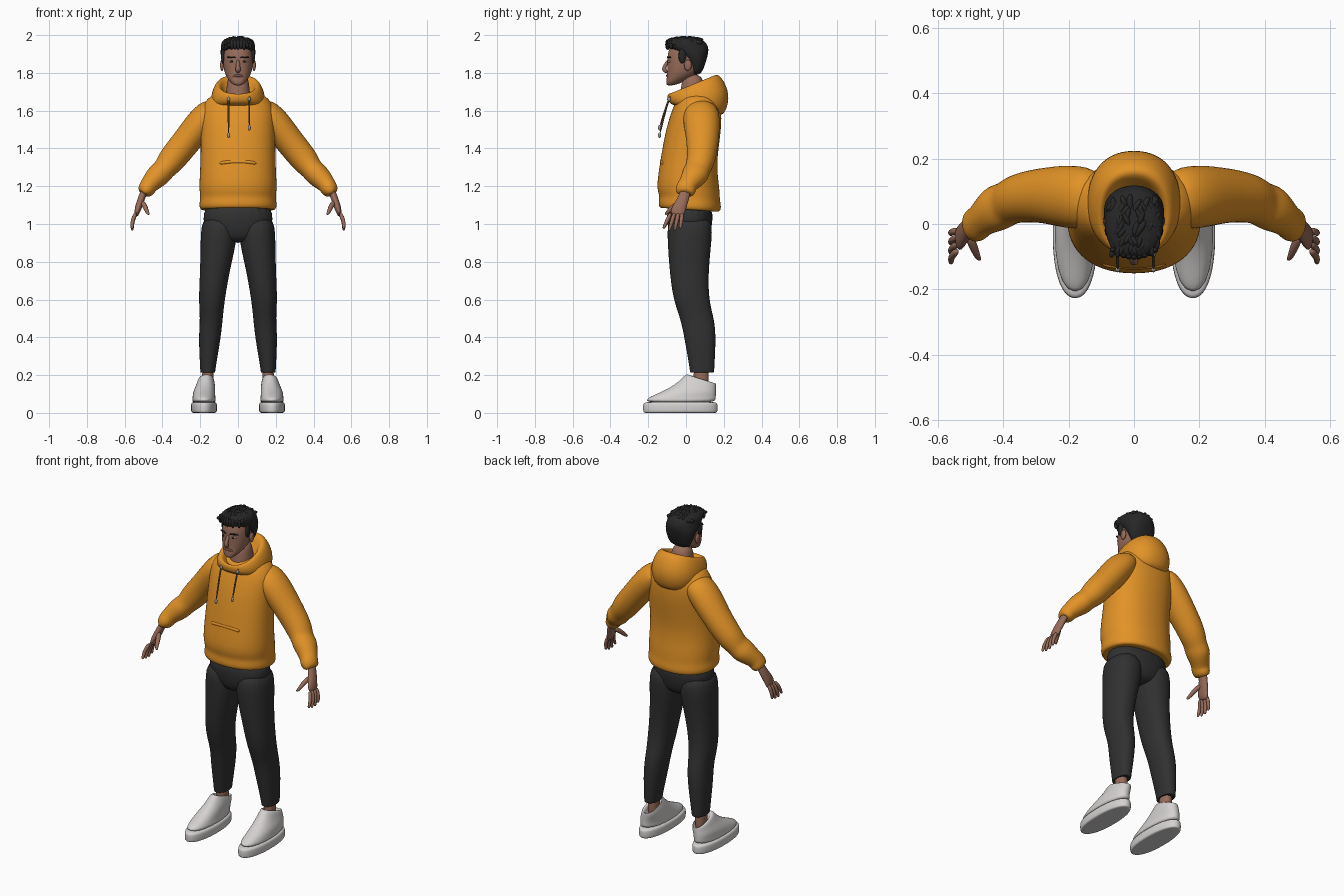
import bpy, bmesh, math, random
from mathutils import Vector, Matrix

if "Cube" in bpy.data.objects:
    bpy.data.objects.remove(bpy.data.objects["Cube"], do_unlink=True)
random.seed(4)


def material(name, red, green, blue):
    mat = bpy.data.materials.new(name)
    mat.use_nodes = True
    mat.diffuse_color = (red, green, blue, 1)
    shader = mat.node_tree.nodes["Principled BSDF"]
    shader.inputs["Base Color"].default_value = mat.diffuse_color
    shader.inputs["Roughness"].default_value = 0.8
    return mat


orange = material("orange fabric", .76, .29, .02)
charcoal = material("charcoal trousers", .03, .03, .03)
white = material("off white shoe", .66, .64, .63)
skin = material("skin", .31, .15, .1)
lip_red = material("lip", .2, .08, .06)
black = material("black hair", .02, .02, .02)
eye_white = material("eye white", .5, .48, .46)
brown = material("brown cord", .16, .09, .04)
grey = material("grey cord tip", .35, .33, .31)


def finish(name, bm, mat, mirror=False, subdivide=True):
    bmesh.ops.recalc_face_normals(bm, faces=bm.faces[:])
    for face in bm.faces:
        face.smooth = True
    mesh = bpy.data.meshes.new(name)
    bm.to_mesh(mesh)
    bm.free()
    mesh.materials.append(mat)
    obj = bpy.data.objects.new(name, mesh)
    bpy.context.collection.objects.link(obj)
    if mirror:
        obj.modifiers.new("Mirror", 'MIRROR').use_mirror_merge = False
    if subdivide:
        smooth = obj.modifiers.new("Subdivision", 'SUBSURF')
        smooth.levels = smooth.render_levels = 2
    return obj


def bridge(bm, rings):
    loops = [[bm.verts.new(point) for point in ring] for ring in rings]
    for low, high in zip(loops, loops[1:]):
        for i in range(len(low)):
            bm.faces.new((low[i - 1], low[i], high[i], high[i - 1]))
    bm.faces.new(loops[0])
    bm.faces.new(loops[-1])


def ring(z, half, front, back, x=0, rise=0, sides=20):
    """Rounded outline at height z; its back edge is lifted by rise."""
    points = []
    for i in range(sides):
        angle = math.tau * i / sides
        across, along = [math.copysign(abs(v) ** .9, v)
                         for v in (math.cos(angle), math.sin(angle))]
        t = (along + 1) / 2
        points.append((x + half * across, front + (back - front) * t, z + rise * t))
    return points


def stack(name, mat, *rings, **options):
    bm = bmesh.new()
    bridge(bm, rings)
    return finish(name, bm, mat, **options)


def add_tube(bm, path, sides=10):
    """Each path entry is a point, its depth radius and its width radius."""
    points = [Vector(point) for point, depth, width in path]
    rings = []
    for i, (point, depth, width) in enumerate(path):
        after, before = points[min(i + 1, len(points) - 1)], points[max(i - 1, 0)]
        tangent = (after - before).normalized()
        guide = Vector((0, 1, 0)) if abs(tangent.y) < .9 else Vector((0, 0, 1))
        a = (guide - tangent * guide.dot(tangent)).normalized()
        b = tangent.cross(a)
        angles = [math.tau * k / sides for k in range(sides)]
        rings.append([points[i] + a * depth * math.cos(angle)
                      + b * width * math.sin(angle) for angle in angles])
    bridge(bm, rings)


def tube(name, mat, *path, **options):
    bm = bmesh.new()
    add_tube(bm, path)
    return finish(name, bm, mat, **options)


def cord(name, mat, radius, *points, **options):
    return tube(name, mat, *[(p, radius, radius) for p in points], **options)


def add_ball(bm, place, size, turn=Matrix()):
    matrix = Matrix.Translation(place) @ turn @ Matrix.Diagonal((*size, 1))
    bmesh.ops.create_uvsphere(bm, u_segments=12, v_segments=8, radius=1, matrix=matrix)


def ball(name, mat, place, size, **options):
    bm = bmesh.new()
    add_ball(bm, place, size)
    return finish(name, bm, mat, subdivide=False, **options)


# Hoodie body with a gathered hem
stack("hoodie_body", orange,
      ring(z=1.09, half=.17, front=-.11, back=.15, rise=-.02),
      ring(z=1.08, half=.2, front=-.14, back=.18, rise=-.02),
      ring(z=1.11, half=.21, front=-.15, back=.19, rise=-.02),
      ring(z=1.15, half=.2, front=-.14, back=.18, rise=-.02),
      ring(z=1.19, half=.21, front=-.16, back=.18),
      ring(z=1.32, half=.2, front=-.14, back=.16),
      ring(z=1.5, half=.2, front=-.11, back=.19),
      ring(z=1.62, half=.2, front=-.07, back=.19),
      ring(z=1.68, half=.15, front=-.04, back=.16),
      ring(z=1.7, half=.09, front=-.01, back=.13))

# Sleeves with loose folds and gathered cuffs
tube("sleeves", orange,
     ((.1, .08, 1.63), .08, .06), ((.17, .08, 1.57), .11, .09),
     ((.27, .09, 1.44), .09, .08), ((.36, .08, 1.33), .08, .08),
     ((.39, .06, 1.29), .07, .06), ((.42, .05, 1.26), .08, .07),
     ((.47, .01, 1.21), .05, .05), ((.48, 0, 1.19), .06, .05),
     ((.5, -.01, 1.16), .05, .04), ((.5, -.01, 1.16), .03, .03), mirror=True)

# Hood folded down around the neck
stack("hood", orange,
      ring(z=1.62, half=.1, front=-.05, back=.17, rise=-.05),
      ring(z=1.64, half=.14, front=-.09, back=.21, rise=-.06),
      ring(z=1.66, half=.15, front=-.1, back=.24, rise=.03),
      ring(z=1.69, half=.12, front=-.1, back=.18, rise=.11),
      ring(z=1.69, half=.09, front=-.08, back=.14, rise=.1),
      ring(z=1.64, half=.07, front=-.03, back=.1, rise=.05))

# Soft fold along the top of the front pocket
cord("pocket_fold", orange, .01, (-.1, -.12, 1.32), (-.05, -.13, 1.33),
     (.05, -.13, 1.33), (.1, -.12, 1.32))

# Drawstrings, the left one tied shorter
for side, x, low in (("right", -.05, 1.47), ("left", .06, 1.51)):
    end = Vector((x, -.14, low))
    cord(side + "_drawstring", brown, .005, (x, -.08, 1.68), (x, -.1, 1.64), end)
    ball(side + "_cord_tip", grey, end, (.008, .008, .015))
    ball(side + "_eyelet", grey, (x, -.09, 1.66), (.008, .01, .012))

# Trousers
stack("trouser_hips", charcoal,
      ring(z=1.13, half=.19, front=-.11, back=.15),
      ring(z=.98, half=.19, front=-.1, back=.14),
      ring(z=.92, half=.12, front=-.08, back=.12),
      ring(z=.9, half=.05, front=-.04, back=.08))
stack("trouser_legs", charcoal,
      ring(z=1.05, x=.1, half=.09, front=-.1, back=.14),
      ring(z=.93, x=.1, half=.1, front=-.1, back=.14),
      ring(z=.77, x=.12, half=.08, front=-.09, back=.12),
      ring(z=.6, x=.14, half=.07, front=-.07, back=.12),
      ring(z=.5, x=.14, half=.06, front=-.03, back=.15),
      ring(z=.4, x=.15, half=.06, front=-.01, back=.16),
      ring(z=.23, x=.16, half=.04, front=.02, back=.15),
      ring(z=.21, x=.16, half=.04, front=.02, back=.15),
      ring(z=.22, x=.16, half=.03, front=.03, back=.13), mirror=True)

# Ankles
stack("ankles", skin, *[ring(z=z, x=.16, half=.03, front=.04, back=.12)
                        for z in (.1, .18, .27)], mirror=True)

# Shoes: a thick sole and a low upper that rises to the tongue
stack("shoe_soles", white, *[
    ring(z=z, x=.18, half=.07 - inset, front=inset - .23, back=.17 - inset)
    for z, inset in ((0, .03), (0, .004), (.01, 0), (.05, 0), (.06, .01))], mirror=True)
stack("shoe_uppers", white,
      ring(z=.05, x=.18, half=.07, front=-.22, back=.16),
      ring(z=.08, x=.18, half=.06, front=-.21, back=.16),
      ring(z=.11, x=.18, half=.06, front=-.13, back=.16),
      ring(z=.16, x=.17, half=.05, front=-.04, back=.16, rise=-.02),
      ring(z=.21, x=.17, half=.04, front=0, back=.16, rise=-.05),
      ring(z=.2, x=.16, half=.03, front=.02, back=.15, rise=-.05),
      ring(z=.15, x=.16, half=.03, front=.03, back=.14, rise=-.03), mirror=True)

# Hands: palm, four fanned fingers and thumb
bm = bmesh.new()
add_tube(bm, [((.49, 0, 1.19), .03, .02), ((.51, -.01, 1.14), .03, .02),
              ((.53, -.04, 1.08), .04, .02), ((.54, -.05, 1.04), .04, .01)])
for i in range(4):
    knuckle = Vector((.54, -.08 + .02 * i, 1.06))
    tip = Vector((.56, -.12 + .03 * i, .96 + .01 * abs(i - 1.5)))
    bend = knuckle.lerp(tip, .5) + Vector((.01, 0, 0))
    add_tube(bm, [(knuckle, .012, .012), (bend, .011, .011),
                  (bend.lerp(tip, .8), .009, .009), (tip, .005, .005)])
add_tube(bm, [((.51, -.03, 1.12), .015, .015), ((.49, -.07, 1.09), .014, .014),
              ((.48, -.1, 1.06), .01, .01), ((.47, -.11, 1.05), .006, .006)])
finish("hands", bm, skin, mirror=True)

# Neck and head
stack("neck", skin,
      ring(z=1.63, half=.08, front=-.04, back=.12),
      ring(z=1.69, half=.06, front=-.03, back=.1),
      ring(z=1.8, half=.06, front=-.02, back=.09))
stack("head", skin,
      ring(z=1.73, half=.02, front=-.09, back=-.04, rise=.01),
      ring(z=1.74, half=.04, front=-.11, back=0, rise=.02),
      ring(z=1.78, half=.07, front=-.1, back=.07, rise=.02),
      ring(z=1.84, half=.08, front=-.1, back=.09),
      ring(z=1.92, half=.08, front=-.1, back=.1),
      ring(z=1.97, half=.05, front=-.06, back=.06))
ball("ears", skin, (.085, .01, 1.84), (.01, .02, .03), mirror=True)
tube("nose", skin, ((0, -.09, 1.87), .01, .01), ((0, -.11, 1.84), .01, .01),
     ((0, -.12, 1.82), .014, .016), ((0, -.1, 1.8), .01, .01))
ball("eyeballs", eye_white, (.033, -.086, 1.86), (.015, .01, .007), mirror=True)
ball("irises", black, (.033, -.094, 1.86), (.006, .004, .006), mirror=True)
cord("eyebrows", black, .005, (.01, -.1, 1.88), (.04, -.093, 1.885),
     (.06, -.08, 1.88), mirror=True)
cord("lips", lip_red, .007, (-.03, -.09, 1.78), (-.01, -.1, 1.785),
     (.01, -.1, 1.785), (.03, -.09, 1.78))

# Hair cap reaching down to the nape, with short tufts
stack("hair_cap", black,
      ring(z=1.79, half=.05, front=.03, back=.07),
      ring(z=1.81, half=.07, front=.03, back=.09),
      ring(z=1.87, half=.09, front=0, back=.11),
      ring(z=1.91, half=.095, front=-.05, back=.12),
      ring(z=1.94, half=.09, front=-.11, back=.12),
      ring(z=1.97, half=.09, front=-.11, back=.1),
      ring(z=1.99, half=.05, front=-.07, back=.06))
bm = bmesh.new()
for i in range(60):
    x, y = random.uniform(-.07, .07), random.uniform(-.09, .07)
    z = 1.985 - 4 * x * x - 2 * y * y
    turn = Matrix.Rotation(random.uniform(-.7, .7), 4, 'Z')
    add_ball(bm, (x, y, z), (.01, .024, .012), turn)
for i in range(-4, 5):
    x = .016 * i
    add_ball(bm, (x, 5 * x * x - .1, 1.95), (.01, .01, random.uniform(.015, .03)))
finish("hair_tufts", bm, black, subdivide=False)
ball("sideburns", black, (.08, -.02, 1.89), (.01, .02, .04), mirror=True)
